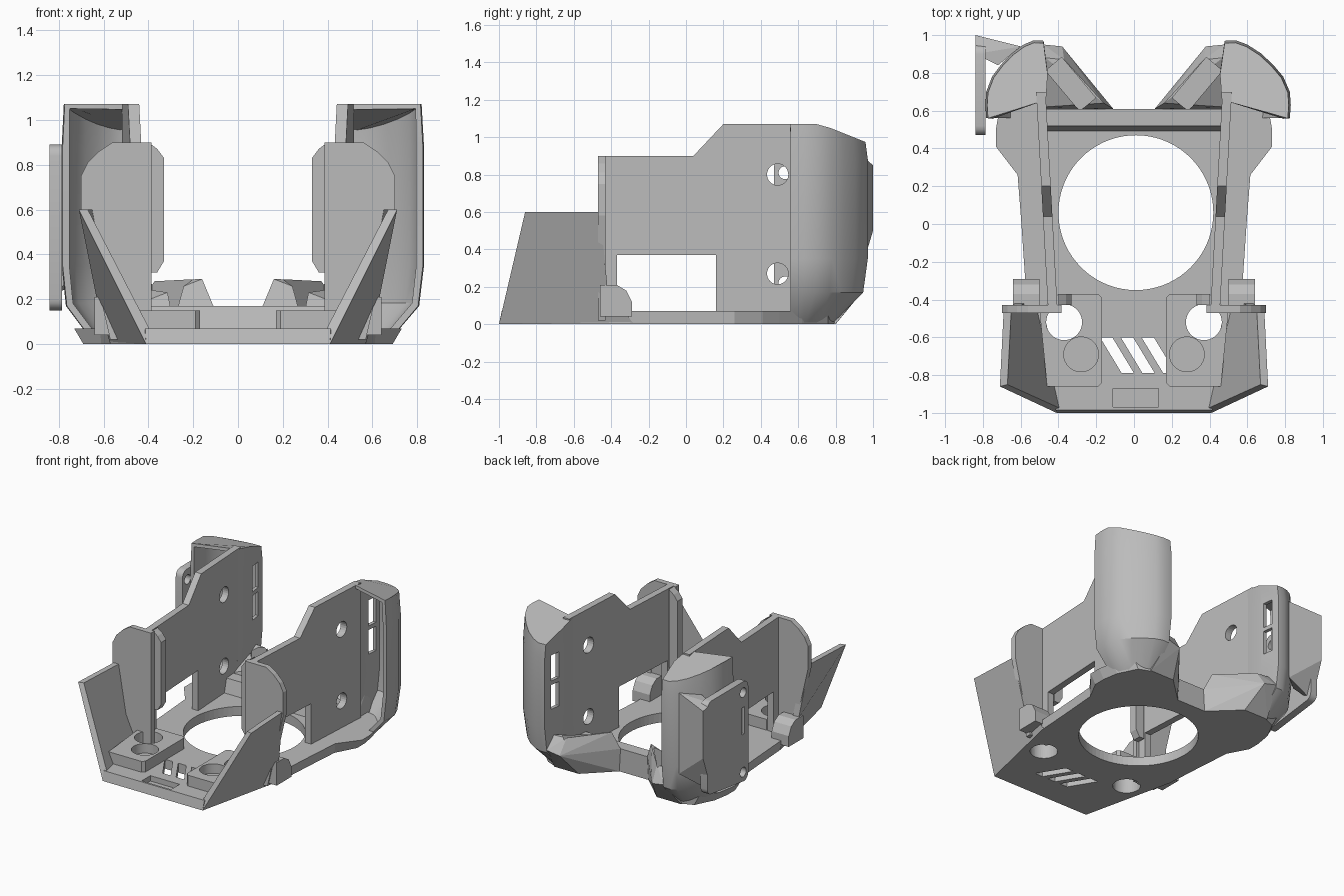
import bpy, bmesh, math
from mathutils import Vector, Matrix

if "Cube" in bpy.data.objects:
    bpy.data.objects.remove(bpy.data.objects["Cube"])

GREY = bpy.data.materials.new("plain grey")
GREY.use_nodes = True
GREY.diffuse_color = (0.5, 0.5, 0.5, 1)
GREY.node_tree.nodes["Principled BSDF"].inputs["Base Color"].default_value = (0.5, 0.5, 0.5, 1)


def finish(name, bm):
    bmesh.ops.recalc_face_normals(bm, faces=bm.faces)
    me = bpy.data.meshes.new(name)
    bm.to_mesh(me)
    bm.free()
    me.materials.append(GREY)
    ob = bpy.data.objects.new(name, me)
    bpy.context.collection.objects.link(ob)
    return ob


def loft(name, rings, closed=True, caps=(True, True)):
    """Skin a stack of matching 3D rings."""
    bm = bmesh.new()
    vs = [[bm.verts.new(p) for p in r] for r in rings]
    n = len(rings[0])
    for a, b in zip(vs, vs[1:]):
        for i in range(n if closed else n - 1):
            j = (i + 1) % n
            bm.faces.new((a[i], a[j], b[j], b[i]))
    for ring, cap in ((vs[0], caps[0]), (vs[-1], caps[1])):
        if cap:
            bm.faces.new(ring)
    return finish(name, bm)


def hull(name, pts):
    bm = bmesh.new()
    for p in pts:
        bm.verts.new(p)
    bmesh.ops.convex_hull(bm, input=bm.verts)
    return finish(name, bm)


def box(name, x, y, z, turn=0):
    c = Vector((sum(x) / 2, sum(y) / 2, sum(z) / 2))
    bm = bmesh.new()
    m = (Matrix.Translation(c) @ Matrix.Rotation(turn, 4, 'Z')
         @ Matrix.Diagonal((x[1] - x[0], y[1] - y[0], z[1] - z[0], 1)))
    bmesh.ops.create_cube(bm, size=1, matrix=m)
    return finish(name, bm)


def rod(name, c, r, depth, axis='Z', seg=40):
    m = Matrix.Translation(c)
    if axis == 'X':
        m = m @ Matrix.Rotation(math.pi / 2, 4, 'Y')
    bm = bmesh.new()
    bmesh.ops.create_cone(bm, cap_ends=True, segments=seg, radius1=r, radius2=r, depth=depth, matrix=m)
    return finish(name, bm)


def bake(ob):
    dg = bpy.context.evaluated_depsgraph_get()
    me = bpy.data.meshes.new_from_object(ob.evaluated_get(dg))
    ob.modifiers.clear()
    ob.data = me


def cut(ob, cutters):
    for c in cutters:
        m = ob.modifiers.new("cut", 'BOOLEAN')
        m.operation, m.solver, m.object = 'DIFFERENCE', 'EXACT', c
    bake(ob)
    for c in cutters:
        bpy.data.objects.remove(c)


def smooth(ob, deg=35):
    bpy.ops.object.select_all(action='DESELECT')
    ob.select_set(True)
    bpy.context.view_layer.objects.active = ob
    bpy.ops.object.shade_smooth_by_angle(angle=math.radians(deg))


# floor plate, mirrored outline that flares slightly toward its top
half = [(.41, -1), (.57, -.3), (.59, 0), (.61, .26), (.69, .41), (.69, .5),
        (.67, .62), (.6, .76), (.5, .8), (.32, .8), (.12, .61)]
outline = half + [(-x, y) for x, y in reversed(half)]


def flare(x, y):
    k = 1.06 if y > .3 and abs(x) > .55 else 1.01
    return (x * k, y if y > -.9 else y + .015, .07)


floor = loft("floor_plate", [[(x, y, 0) for x, y in outline], [flare(x, y) for x, y in outline]])
cutters = [rod("fan_cutter", (.01, .06, 0), .41, 1, seg=72),
           box("front_notch_cutter", (-.11, .13), (-.97, -.87), (.03, .2))]
for s in (1, -1):
    cutters.append(rod("screw_cutter", (s * .37, -.52, 0), .095, 1))
# equal slanted vents
for i in range(3):
    x = -.1 + .11 * i
    ring = [(x - .08, -.6), (x - .015, -.6), (x + .1, -.79), (x + .035, -.79)]
    cutters.append(loft("vent_cutter", [[(a, b, z) for a, b in ring] for z in (-.1, .2)]))
cut(floor, cutters)

# rear crossbar
bar = [(.49, .06), (.52, .17), (.61, .17), (.61, .01)]
loft("rear_crossbar", [[(x, y, z) for y, z in bar] for x in (-.47, .47)])

wall_profile = [(-.45, 0), (-.45, .9), (.04, .9), (.2, 1.07), (.7, 1.07), (.7, 0)]
end_profile = [(.385, .02), (.385, .9), (.56, .9), (.62, .86), (.67, .81), (.7, .75), (.7, .58), (.57, .02)]
flange_profile = [(.4, .32), (.36, .32), (.33, .37), (.33, .83), (.36, .87), (.4, .9)]
stop_profile = [(-.46, .04), (-.46, .21), (-.37, .21), (-.32, .18), (-.29, .12), (-.29, .04)]
leg_path = [(-.005, .1), (-.015, .24), (.01, .41), (.07, .412), (.13, .39), (.2, .345), (.265, .285),
            (.32, .22), (.355, .14), (.36, .07), (.355, 0)]


def wall_x(y):
    return .405 + (y + .45) * .055


for s, side in ((1, "left"), (-1, "right")):
    # tall thin side wall with window and screw holes
    wall = loft(side + "_wall", [[(s * (wall_x(y) + t), y, z) for y, z in wall_profile] for t in (0, .05)])
    cut(wall, [box("window_cutter", (s * .45 - .2, s * .45 + .2), (-.37, .16), (.07, .37))]
        + [rod("hole_cutter", (s * .48, .49, z), .057, .4, 'X', 24) for z in (.27, .8)])

    # front end plate, its inner flange and the rounded stop
    loft(side + "_end_plate", [[(s * x, y, z) for x, z in end_profile] for y in (-.47, -.43)])
    loft(side + "_flange", [[(s * x, y, z) for x, z in flange_profile] for y in (-.43, -.37)])
    loft(side + "_stop", [[(s * x, y, z) for y, z in stop_profile] for x in (.5, .64)])

    # leaning front wing
    outer = [(.41, -1, 0), (.71, -.86, .6), (.69, -.46, .6), (.63, -.42, .2), (.57, -.28, 0)]
    inner = [(.36, -.99, .0), (.67, -.85, .6), (.65, -.46, .6), (.58, -.42, .2), (.52, -.28, 0)]
    loft(side + "_front_wing", [[(s * x, y, z) for x, y, z in r] for r in (outer, inner)])

    # mounting block with through hole and blind pocket
    ring = [(.17, -.84), (.19, -.86), (.46, -.86), (.5, -.46), (.4, -.37), (.19, -.37), (.17, -.39)]
    block = loft(side + "_mount_block", [[(s * x, y, z) for x, y in ring] for z in (.06, .15)])
    cut(block, [rod("hole_cutter", (s * .37, -.52, .1), .095, .5),
                rod("pocket_cutter", (s * .28, -.69, .15), .092, .14)])
    smooth(block)

    # hollow curved rear leg, open toward the front, tapering at the foot
    width = 1 if s > 0 else .88
    rings = []
    for z, f, top in ((.01, .56, 0), (.17, .94, 0), (.35, 1, 0), (.88, 1, 0), (1.07, .97, 1)):
        ring = []
        for u, v in leg_path:
            y = .56 + v * f
            zz = z - max(0, y - .72) * .4 * top
            ring.append((s * (.47 + u * f * width), y, zz))
        rings.append(ring)
    leg = loft(side + "_rear_leg", rings, closed=False, caps=(False, True))
    m = leg.modifiers.new("shell", 'SOLIDIFY')
    m.thickness, m.offset = .03, -1
    bake(leg)
    cut(leg, [box("slot_cutter", (s * .46 - .06, s * .46 + .06), (.83, .91), z)
              for z in ((.48, .66), (.69, .88))])
    smooth(leg)

    # angled outlet at the back
    pts = [(.12, .61, 0), (.32, .8, 0), (.52, .8, 0), (.52, .6, 0),
           (.11, .61, .17), (.38, .94, .17), (.48, .95, .19),
           (.16, .64, .29), (.37, .87, .28), (.47, .88, .28), (.47, .62, .17)]
    outlet = hull(side + "_outlet", [(s * x, y, z) for x, y, z in pts])
    cx = s * .335
    cut(outlet, [box("outlet_cutter", (cx - .14, cx + .14), (.685, .795), (.13, .5), s * math.radians(50))])

# rounded side bracket on one rear leg
corners = [(.52, .2), (.52, .84), (.9, .84), (.9, .25)]
ring = []
for (y, z), a0 in zip(corners, (270, 180, 90, 0)):
    for k in range(5):
        a = math.radians(a0 - k * 22.5)
        ring.append((y + .05 * math.cos(a), z + .05 * math.sin(a)))
bracket = loft("side_bracket", [[(x, y, z) for y, z in ring] for x in (-.84, -.785)])
cut(bracket, [rod("hole_cutter", (-.81, .53, z), .035, .4, 'X', 24) for z in (.22, .81)]
    + [box("slot_cutter", (-.9, -.7), (.515, .545), (.5, .7))])
smooth(bracket)
hull("bracket_web", [(-.84, .9, .22), (-.84, .9, .87), (-.84, 1, .5), (-.84, 1, .85), (-.6, .94, .3),
                     (-.6, .94, .9), (-.72, .84, .3), (-.72, .84, .88)])
